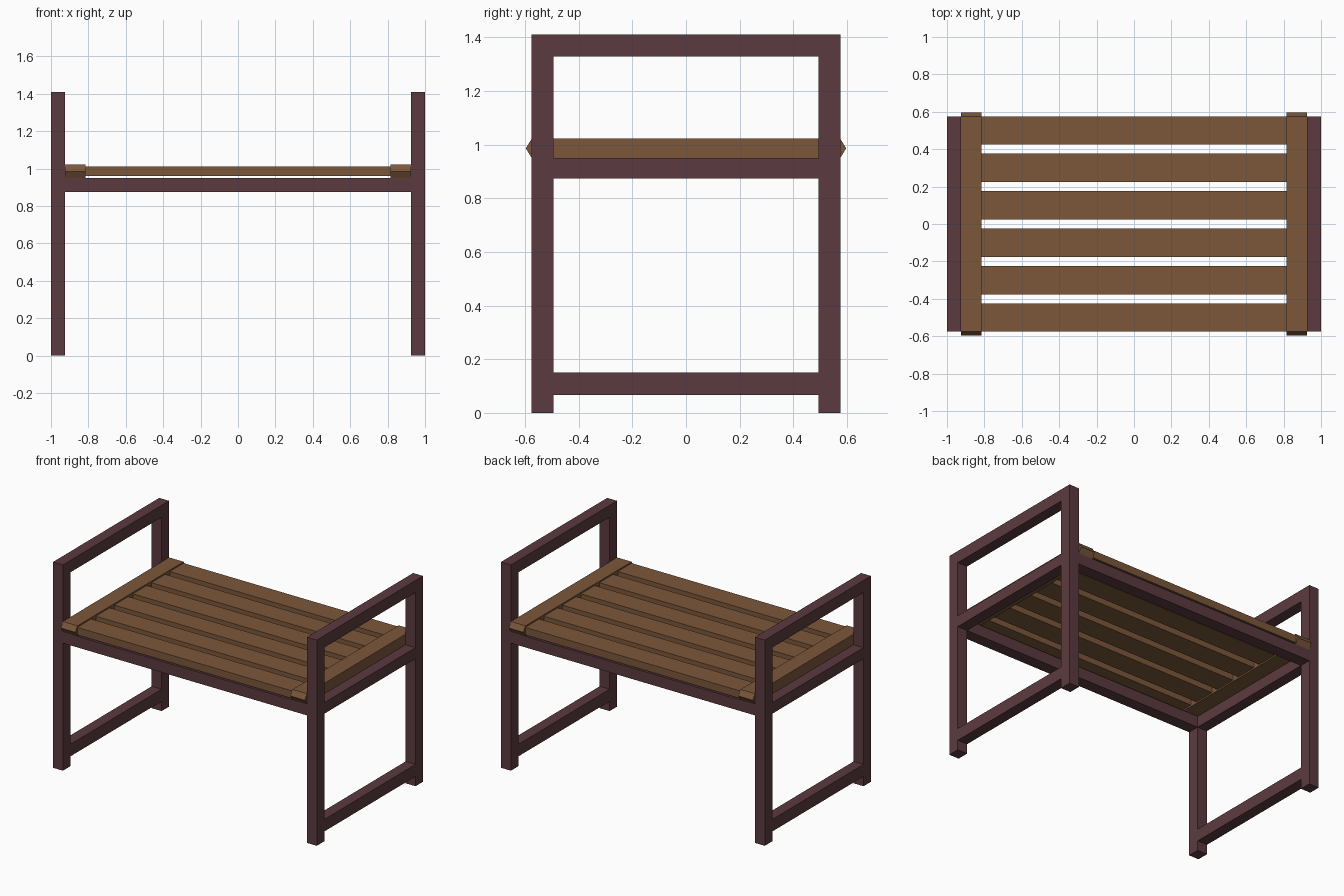
import bpy
import bmesh

if "Cube" in bpy.data.objects:
    bpy.data.objects.remove(bpy.data.objects["Cube"])


def material(name, color):
    m = bpy.data.materials.new(name)
    m.diffuse_color = color
    m.use_nodes = True
    m.node_tree.nodes["Principled BSDF"].inputs["Base Color"].default_value = m.diffuse_color
    return m


frame_mat = material("dark_red_paint", (0.105, 0.042, 0.05, 1))
wood_mat = material("brown_wood", (0.2, 0.095, 0.043, 1))


def finish(name, bm, mat):
    bmesh.ops.recalc_face_normals(bm, faces=bm.faces)
    mesh = bpy.data.meshes.new(name)
    bm.to_mesh(mesh)
    bm.free()
    mesh.materials.append(mat)
    obj = bpy.data.objects.new(name, mesh)
    bpy.context.collection.objects.link(obj)
    return obj


def box(name, x, y, z, mat):
    """Box from (min, max) ranges on each axis."""
    bm = bmesh.new()
    bmesh.ops.create_cube(bm, size=1)
    for v in bm.verts:
        v.co = [r[0] if c < 0 else r[1] for c, r in zip(v.co, (x, y, z))]
    return finish(name, bm, mat)


def side_profile(name, points, x0, x1, mat):
    """Extrude a (y, z) outline along x."""
    bm = bmesh.new()
    face = bm.faces.new([bm.verts.new((x0, y, z)) for y, z in points])
    ext = bmesh.ops.extrude_face_region(bm, geom=[face])
    verts = [g for g in ext["geom"] if isinstance(g, bmesh.types.BMVert)]
    bmesh.ops.translate(bm, vec=(x1 - x0, 0, 0), verts=verts)
    return finish(name, bm, mat)


X_IN, X_OUT = 0.925, 1.0       # side frame thickness
Y_IN, Y_OUT = 0.494, 0.575     # leg depth
BOARD_IN = 0.815               # inner edge of the end boards
SEAT_RAIL = (0.874, 0.95)

for side, s in (("left", -1), ("right", 1)):
    x = tuple(sorted((s * X_IN, s * X_OUT)))
    # Legs
    for end, e in (("front", -1), ("back", 1)):
        y = tuple(sorted((e * Y_IN, e * Y_OUT)))
        box(f"{side}_{end}_leg", x, y, (0, 1.41), frame_mat)
    # Armrest, seat rail and foot rail between the legs
    for part, z in (("armrest", (1.328, 1.41)),
                    ("seat_rail", SEAT_RAIL),
                    ("foot_rail", (0.067, 0.15))):
        box(f"{side}_{part}", x, (-Y_IN, Y_IN), z, frame_mat)
    # End board with pointed ends
    bx = sorted((s * BOARD_IN, s * X_IN))
    side_profile(f"{side}_end_board",
                 [(-0.575, 0.95), (0.575, 0.95), (0.597, 0.986),
                  (0.575, 1.022), (-0.575, 1.022), (-0.597, 0.986)],
                 bx[0], bx[1], wood_mat)

# Long rails under the seat
for end, e in (("front", -1), ("back", 1)):
    y = tuple(sorted((e * Y_IN, e * Y_OUT)))
    box(f"{end}_long_rail", (-X_IN, X_IN), y, SEAT_RAIL, frame_mat)

# Seat slats between the end boards
for i in range(6):
    yc = -0.501 + i * 0.2004
    box(f"seat_slat_{i + 1}", (-BOARD_IN, BOARD_IN),
        (yc - 0.075, yc + 0.075), (0.96, 1.012), wood_mat)
